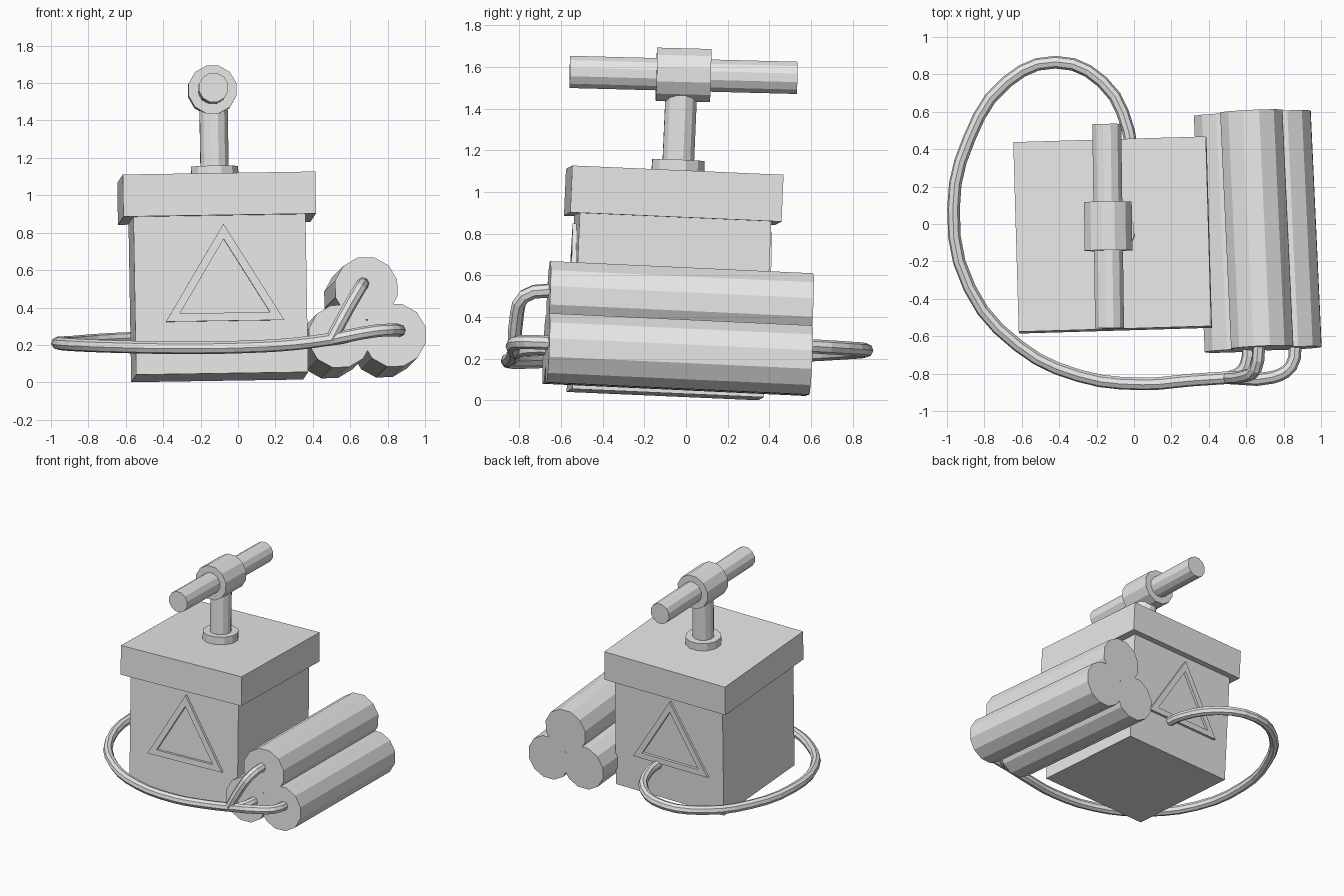
import bpy, bmesh
from math import radians, pi, sqrt, sin, cos
from mathutils import Matrix, Vector, Euler

cube = bpy.data.objects.get("Cube")
if cube:
    bpy.data.objects.remove(cube, do_unlink=True)

grey = bpy.data.materials.new("plain_grey")
grey.use_nodes = True
grey.diffuse_color = (0.8, 0.8, 0.8, 1)
grey.node_tree.nodes["Principled BSDF"].inputs["Base Color"].default_value = (0.8, 0.8, 0.8, 1)


def frame(loc, rx, ry, rz):
    return Matrix.Translation(loc) @ Euler([radians(a) for a in (rx, ry, rz)]).to_matrix().to_4x4()


def finish(name, bm, mat):
    bmesh.ops.recalc_face_normals(bm, faces=bm.faces)
    mesh = bpy.data.meshes.new(name)
    bm.to_mesh(mesh)
    bm.free()
    mesh.materials.append(grey)
    obj = bpy.data.objects.new(name, mesh)
    obj.matrix_world = mat
    bpy.context.collection.objects.link(obj)
    return obj


def box(name, mat, w, d, z0, z1):
    bm = bmesh.new()
    bmesh.ops.create_cube(bm, size=1, matrix=Matrix.Translation((0, 0, (z0 + z1) / 2))
                          @ Matrix.Diagonal((w, d, z1 - z0, 1)))
    return finish(name, bm, mat)


def rod(name, mat, r, length, sides, axis="Z"):
    bm = bmesh.new()
    turn = Matrix.Rotation(pi / 2, 4, "X") if axis == "Y" else Matrix()
    bmesh.ops.create_cone(bm, cap_ends=True, segments=sides, radius1=r, radius2=r, depth=length,
                          matrix=turn @ Matrix.Rotation(pi / sides, 4, "Z"))
    return finish(name, bm, mat)


def warning_sign(name, mat):
    """Raised triangular border facing local -y."""
    outer = [Vector((0, 0, 0.34)), Vector((-0.317, 0, -0.18)), Vector((0.317, 0, -0.18))]
    inner = [p * 0.76 for p in outer]
    bm = bmesh.new()
    a, b = ([bm.verts.new(p) for p in ring] for ring in (outer, inner))
    faces = [bm.faces.new((a[i], a[i - 1], b[i - 1], b[i])) for i in range(3)]
    out = bmesh.ops.extrude_face_region(bm, geom=faces)["geom"]
    bmesh.ops.translate(bm, vec=(0, -0.025, 0), verts=[v for v in out if isinstance(v, bmesh.types.BMVert)])
    return finish(name, bm, mat)


def wire(name, points, r=0.034):
    curve = bpy.data.curves.new(name, "CURVE")
    curve.dimensions = "3D"
    curve.bevel_depth = r
    curve.bevel_resolution = 2
    curve.resolution_u = 3
    curve.use_fill_caps = True
    spline = curve.splines.new("BEZIER")
    spline.bezier_points.add(len(points) - 1)
    spline.use_smooth = False
    for bp, p in zip(spline.bezier_points, points):
        bp.co = p
        bp.handle_left_type = bp.handle_right_type = "AUTO"
    curve.materials.append(grey)
    obj = bpy.data.objects.new(name, curve)
    bpy.context.collection.objects.link(obj)
    return obj


# Box and lid, slightly askew
base = frame((-0.098, -0.1, 0.028), -2.5, -0.9, 1.7)
box("box_body", base, 0.92, 0.92, 0, 0.86)
box("box_lid", base, 1.03, 1.015, 0.845, 1.07)

# Raised signs on the front and back
for name, turn in (("front_sign", 0), ("back_sign", pi)):
    warning_sign(name, base @ Matrix.Rotation(turn, 4, "Z") @ Matrix.Translation((0.02, -0.455, 0.46)))

# Plunger: collar, post, sleeve and crossbar
rod("plunger_collar", base @ Matrix.Translation((-0.008, 0.015, 1.09)), 0.13, 0.075, 12)
rod("plunger_post", base @ Matrix.Translation((-0.008, 0.015, 1.3)), 0.078, 0.42, 12)
grip = frame((-0.138, -0.012, 1.562), -1.5, 0, 0.8)
rod("plunger_sleeve", grip, 0.132, 0.26, 12, "Y")
rod("plunger_crossbar", grip, 0.08, 1.092, 12, "Y")

# Bundle of three sticks
bundle = frame((0.66, -0.036, 0.304), -2.65, -1, 2.7)
spacing = 0.292 / sqrt(3)
for side, angle in (("top", pi / 2), ("left", -pi / 6), ("right", pi * 7 / 6)):
    offset = Matrix.Translation((spacing * cos(angle), 0, spacing * sin(angle)))
    rod(side + "_stick", bundle @ offset, 0.172, 1.265, 12, "Y")

# Main wire loops from the back of the box round to the sticks
wire("main_wire", [
    (-0.02, 0.38, 0.27), (-0.03, 0.5, 0.265), (-0.17, 0.76, 0.25), (-0.42, 0.865, 0.24),
    (-0.68, 0.76, 0.23), (-0.88, 0.46, 0.215), (-0.965, 0.08, 0.21), (-0.88, -0.34, 0.2),
    (-0.62, -0.65, 0.19), (-0.3, -0.81, 0.185), (0.05, -0.855, 0.19), (0.3, -0.835, 0.205),
    (0.53, -0.82, 0.235)])

# Three branches into the stick ends
start = (0.5, -0.822, 0.23)
wire("left_branch", [start, (0.74, -0.82, 0.275), (0.84, -0.76, 0.28), (0.865, -0.62, 0.275)])
wire("top_branch", [start, (0.58, -0.815, 0.38), (0.65, -0.775, 0.5), (0.67, -0.62, 0.53)])
wire("right_branch", [start, (0.56, -0.8, 0.24), (0.6, -0.75, 0.25), (0.61, -0.62, 0.25)])
